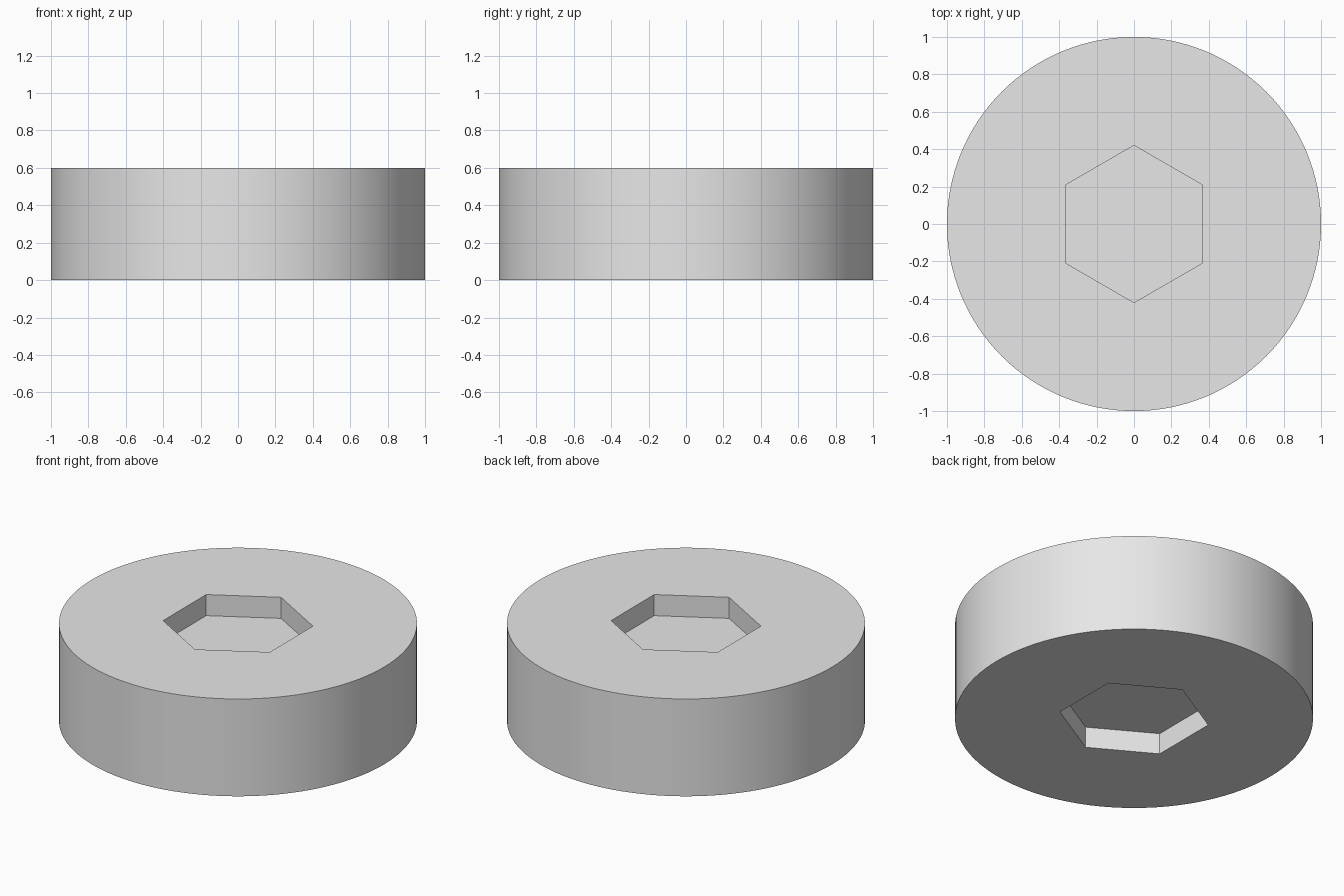
import bpy
import math

cube = bpy.data.objects.get("Cube")
if cube:
    bpy.data.objects.remove(cube, do_unlink=True)

RADIUS, HEIGHT = 1.0, 0.6
HEX_RADIUS, HEX_DEPTH = 0.42, 0.13

# Single plain grey material
grey = bpy.data.materials.new("light_grey")
grey.use_nodes = True
colour = (0.8, 0.8, 0.8, 1)
grey.diffuse_color = colour
grey.node_tree.nodes["Principled BSDF"].inputs["Base Color"].default_value = colour


def prism(name, sides, radius, depth, z, turn=0.0):
    bpy.ops.mesh.primitive_cylinder_add(vertices=sides, radius=radius, depth=depth,
                                        location=(0, 0, z), rotation=(0, 0, turn))
    obj = bpy.context.object
    obj.name = name
    obj.data.materials.append(grey)
    return obj


# Round body
body = prism("round_body", 128, RADIUS, HEIGHT, HEIGHT / 2)

# Hexagonal sockets sunk into the top and bottom, corners along y
for name, z in (("top_socket_cutter", HEIGHT), ("bottom_socket_cutter", 0)):
    cutter = prism(name, 6, HEX_RADIUS, HEX_DEPTH * 2, z)
    cutter.hide_render = True
    cutter.hide_set(True)
    cut = body.modifiers.new(name, 'BOOLEAN')
    cut.operation = 'DIFFERENCE'
    cut.solver = 'EXACT'
    cut.object = cutter

# Bake the cuts and drop the cutters
bpy.context.view_layer.update()
bpy.ops.object.select_all(action='DESELECT')
body.select_set(True)
bpy.context.view_layer.objects.active = body
for cut in list(body.modifiers):
    cutter = cut.object
    bpy.ops.object.modifier_apply(modifier=cut.name)
    bpy.data.objects.remove(cutter, do_unlink=True)

# Smooth side wall with crisp rims
bpy.ops.object.shade_smooth_by_angle(angle=math.radians(30))
